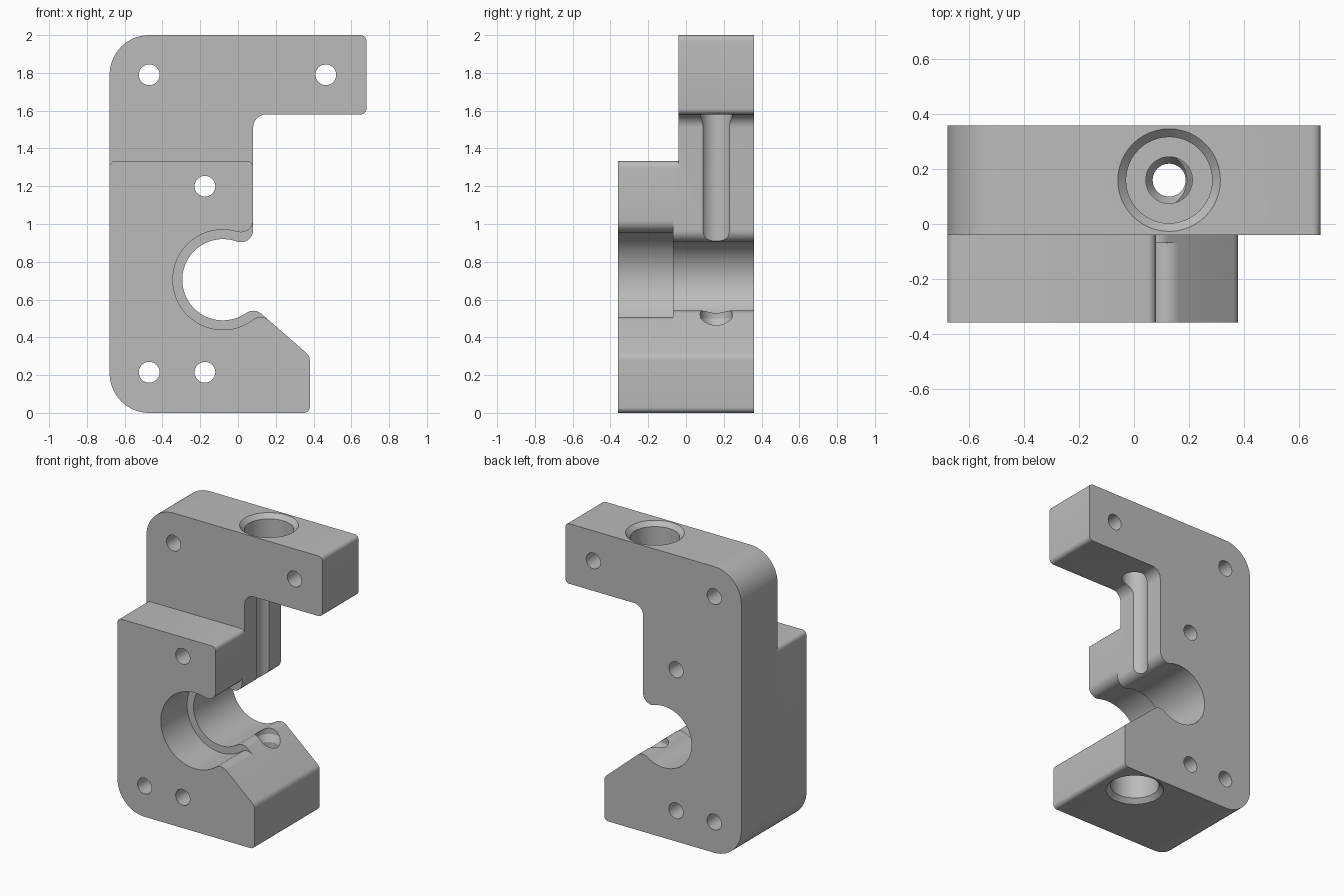
import bpy, bmesh, math
from mathutils import Vector

if "Cube" in bpy.data.objects:
    bpy.data.objects.remove(bpy.data.objects["Cube"])

grey = bpy.data.materials.new("plain grey")
grey.diffuse_color = (0.5, 0.5, 0.5, 1)
grey.use_nodes = True
grey.node_tree.nodes["Principled BSDF"].inputs["Base Color"].default_value = grey.diffuse_color

BORE = Vector((-0.08, 0.705))      # bore centre in x, z
LIP = 0.065                        # radius of the lips beside the bore
SLOPE = math.radians(41)


def arc(c, r, a0, a1, n=8):
    """Points on an arc, angles in degrees."""
    angles = [math.radians(a0 + (a1 - a0) * i / n) for i in range(n + 1)]
    return [(c[0] + r * math.cos(a), c[1] + r * math.sin(a)) for a in angles]


def heading(a, b):
    return math.degrees(math.atan2(b[1] - a[1], b[0] - a[0]))


def profile(bore_r, full):
    """Side outline with a bore; full adds the tall web and the upper arm."""
    reach = bore_r + LIP
    # Lower lip is tangent to the slope and the bore
    n = Vector((math.sin(SLOPE), math.cos(SLOPE)))
    d = Vector((-n.y, n.x))
    start = Vector((0.25, 0.415)) - n * LIP
    off = start - BORE
    b = off.dot(d)
    low = start + d * (-b - math.sqrt(b * b - off.dot(off) + reach ** 2))
    # Upper lip is tangent to the web and the bore
    cx = 0.08 - LIP
    high = Vector((cx, BORE.y + math.sqrt(reach ** 2 - (cx - BORE.x) ** 2)))

    pts = arc((-0.47, 0.21), 0.21, 180, 270, 14)
    pts += arc((0.35, 0.03), 0.03, -90, 0, 5)
    pts += arc((0.33, 0.279), 0.05, 0, 49)
    pts += arc(low, LIP, 49, heading(low, BORE), 10)
    pts += arc(BORE, bore_r, heading(BORE, low), heading(BORE, high) - 360, 48)
    pts += arc(high, LIP, heading(high, BORE), 0, 12)
    if full:
        pts += arc((0.15, 1.51), 0.07, 180, 90)
        pts += arc((0.65, 1.61), 0.03, -90, 0, 5)
        pts += arc((0.65, 1.97), 0.03, 0, 90, 5)
        pts += arc((-0.47, 1.79), 0.21, 90, 180, 14)
    else:
        pts += arc((0.05, 1.303), 0.03, 0, 90, 5)
        pts += arc((-0.65, 1.303), 0.03, 90, 180, 5)
    return pts


def finish(bm, name):
    bmesh.ops.recalc_face_normals(bm, faces=bm.faces)
    me = bpy.data.meshes.new(name)
    bm.to_mesh(me)
    bm.free()
    me.materials.append(grey)
    ob = bpy.data.objects.new(name, me)
    bpy.context.collection.objects.link(ob)
    return ob


def slab(name, pts, y0, y1):
    """Extrude an x-z outline from y0 to y1."""
    bm = bmesh.new()
    face = bm.faces.new([bm.verts.new((x, y0, z)) for x, z in pts])
    new = bmesh.ops.extrude_face_region(bm, geom=[face])["geom"]
    verts = [v for v in new if isinstance(v, bmesh.types.BMVert)]
    bmesh.ops.translate(bm, verts=verts, vec=(0, y1 - y0, 0))
    return finish(bm, name)


def lathe(name, outline, x, y, n=48):
    """Closed turned cutter on a vertical axis; outline is (radius, z)."""
    bm = bmesh.new()
    rings = [[bm.verts.new((x + r * math.cos(math.tau * i / n),
                            y + r * math.sin(math.tau * i / n), z))
              for i in range(n)] for r, z in outline]
    for a, b in zip(rings, rings[1:]):
        for i in range(n):
            j = (i + 1) % n
            bm.faces.new((a[i], a[j], b[j], b[i]))
    bm.faces.new(rings[0])
    bm.faces.new(rings[-1])
    return finish(bm, name)


def combine(target, other, operation):
    mod = target.modifiers.new(operation.lower(), "BOOLEAN")
    mod.operation, mod.solver, mod.object = operation, "EXACT", other
    bpy.context.view_layer.objects.active = target
    bpy.ops.object.modifier_apply(modifier=mod.name)
    bpy.data.objects.remove(other, do_unlink=True)


# Body: tall rear plate, thin shoulder, front block with the wider bore
body = slab("bracket_body", profile(0.215, True), -0.04, 0.36)
combine(body, slab("shoulder", profile(0.215, False), -0.07, -0.04), "UNION")
combine(body, slab("front_block", profile(0.265, False), -0.36, -0.07), "UNION")

# Clamp screw passage: chamfered counterbores at both ends, countersunk lower lip
combine(body, lathe("screw_cutter", [
    (0.197, -0.01), (0.157, 0.03), (0.157, 0.28), (0.06, 0.28), (0.06, 0.455),
    (0.085, 0.50), (0.085, 1.72), (0.157, 1.72), (0.157, 1.97), (0.197, 2.01),
], 0.128, 0.16), "DIFFERENCE")

# Mounting holes from front to back
for x, z in ((-0.47, 1.79), (0.465, 1.79), (-0.175, 1.2),
             (-0.47, 0.215), (-0.175, 0.215)):
    hole = slab("hole_cutter", arc((x, z), 0.055, 0, 348.75, 31), -0.5, 0.5)
    combine(body, hole, "DIFFERENCE")

# Smooth curved walls, keep the edges sharp
bpy.ops.object.select_all(action="DESELECT")
body.select_set(True)
bpy.context.view_layer.objects.active = body
bpy.ops.object.shade_smooth_by_angle(angle=math.radians(25))
